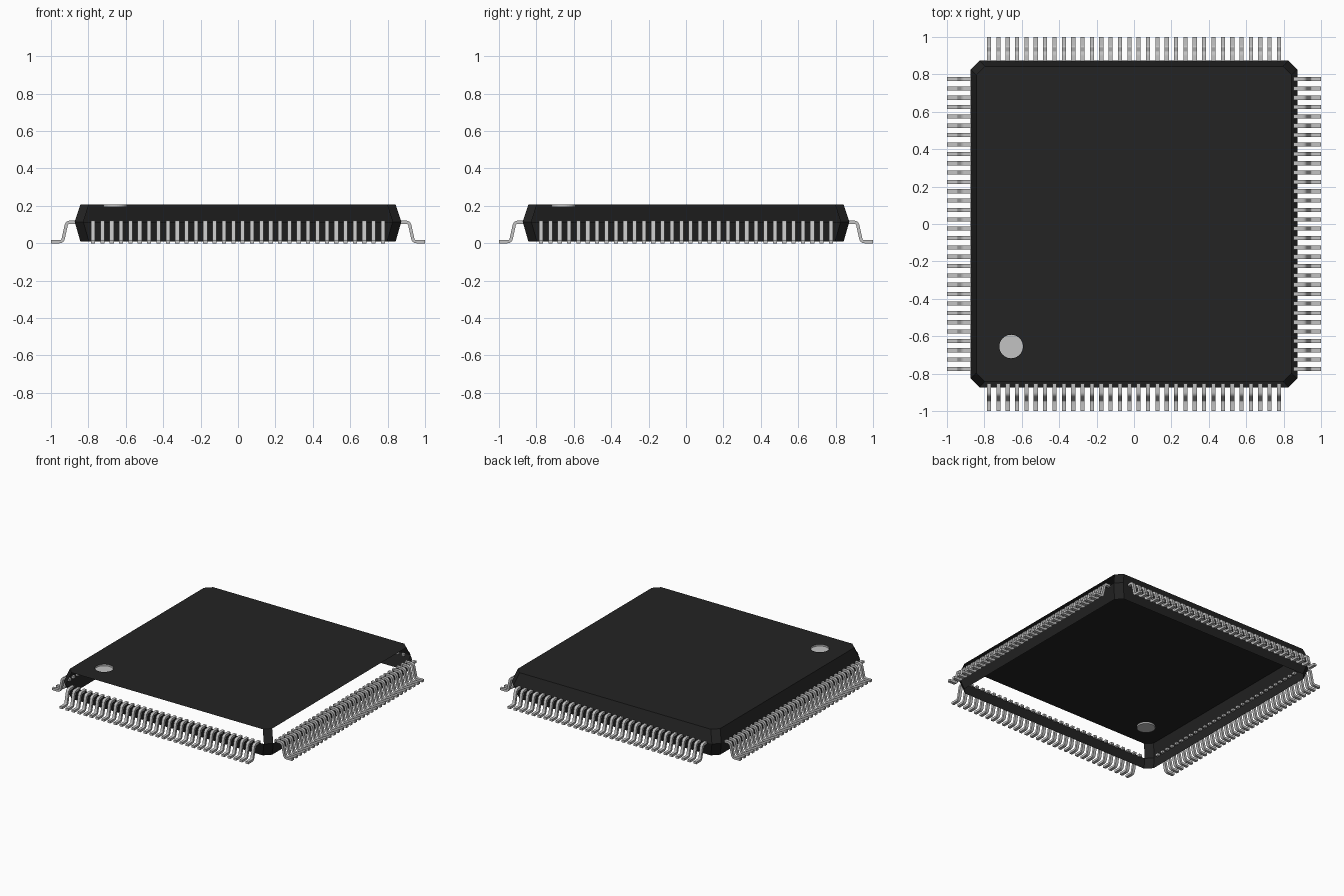
import bpy, bmesh, math
from mathutils import Vector

cube = bpy.data.objects.get("Cube")
if cube:
    bpy.data.objects.remove(cube)


def material(name, rgb, rough):
    m = bpy.data.materials.new(name)
    m.use_nodes = True
    m.diffuse_color = (*rgb, 1)
    b = next(n for n in m.node_tree.nodes if n.type == 'BSDF_PRINCIPLED')
    b.inputs["Base Color"].default_value = (*rgb, 1)
    b.inputs["Roughness"].default_value = rough
    return m


BLACK = material("black_plastic", (0.017, 0.017, 0.017), 0.6)
GREY = material("light_grey_metal", (0.54, 0.54, 0.54), 0.4)


def finish(bm, name, mat):
    me = bpy.data.meshes.new(name)
    bm.to_mesh(me)
    bm.free()
    me.materials.append(mat)
    ob = bpy.data.objects.new(name, me)
    bpy.context.collection.objects.link(ob)
    return ob


# Body dimensions
Z_LOW, Z_MID, Z_TOP = 0.01, 0.115, 0.207
HALF, HALF_MID, CHAMFER = 0.843, 0.873, 0.046
DOT = Vector((-0.657, -0.655, Z_TOP))
DOT_R, DOT_DEPTH, DOT_SIDES = 0.063, 0.012, 40


def octagon(half, z):
    """Chamfered square, counter-clockwise, starting on the front side."""
    a = half - CHAMFER
    pts = [(-a, -half), (a, -half), (half, -a), (half, a),
           (a, half), (-a, half), (-half, a), (-half, -a)]
    return [Vector((x, y, z)) for x, y in pts]


def circle(z):
    return [Vector((DOT.x + DOT_R * math.cos(t), DOT.y + DOT_R * math.sin(t), z))
            for t in (2 * math.pi * i / DOT_SIDES for i in range(DOT_SIDES))]


def wall(name, lower, upper, skip=()):
    """Open band of faces between two loops; sides in skip stay open."""
    bm = bmesh.new()
    lo = [bm.verts.new(p) for p in lower]
    up = [bm.verts.new(p) for p in upper]
    n = len(lo)
    for i in range(n):
        if i not in skip:
            j = (i + 1) % n
            bm.faces.new((lo[i], lo[j], up[j], up[i]))
    return finish(bm, name, BLACK)


# Sloped walls: the upper band is open on the front and the +x side
wall("lower_wall", octagon(HALF, Z_LOW), octagon(HALF_MID, Z_MID))
wall("upper_wall", octagon(HALF_MID, Z_MID), octagon(HALF, Z_TOP), skip=(0, 2))

# Top plate with a round opening for the marker
bm = bmesh.new()
edges = []
for loop in (octagon(HALF, Z_TOP), circle(Z_TOP)):
    vs = [bm.verts.new(p) for p in loop]
    edges += [bm.edges.new((vs[i - 1], vs[i])) for i in range(len(vs))]
bmesh.ops.triangle_fill(bm, use_beauty=True, edges=edges, normal=(0, 0, 1))
bm.normal_update()
bmesh.ops.reverse_faces(bm, faces=[f for f in bm.faces if f.normal.z < 0])
finish(bm, "top_plate", BLACK)

# Shallow marker cup set into the top plate
bm = bmesh.new()
rim = [bm.verts.new(p) for p in circle(Z_TOP)]
base = [bm.verts.new(p) for p in circle(Z_TOP - DOT_DEPTH)]
bm.faces.new(base)
for i in range(DOT_SIDES):
    bm.faces.new((base[i], base[i - 1], rim[i - 1], rim[i]))
finish(bm, "corner_marker", GREY)

# Pin: a strip bent along a rounded S-shaped centre line
PINS, PITCH, WIDTH, THICK = 32, 0.05, 0.022, 0.017
CORNERS = [(0.853, 0.1125), (0.915, 0.1125), (0.938, 0.0085), (1.0, 0.0085)]
BEND, STEPS = 0.017, 5


def rounded_path(corners):
    pts = [Vector(p) for p in corners]
    out = [pts[0]]
    for a, b, c in zip(pts, pts[1:], pts[2:]):
        s = b + (a - b).normalized() * BEND
        e = b + (c - b).normalized() * BEND
        for k in range(STEPS + 1):
            t = k / STEPS
            out.append(s * (1 - t) ** 2 + b * (2 * t * (1 - t)) + e * t * t)
    return out + [pts[-1]]


def build_pin(name):
    path = rounded_path(CORNERS)
    bm = bmesh.new()
    rings = []
    for i, p in enumerate(path):
        d = (path[min(i + 1, len(path) - 1)] - path[max(i - 1, 0)]).normalized()
        n = Vector((-d.y, d.x)) * THICK / 2
        ring = []
        for side, sign in ((-1, -1), (1, -1), (1, 1), (-1, 1)):
            q = p + n * sign
            y = -(PINS - 1) * PITCH / 2 + side * WIDTH / 2
            ring.append(bm.verts.new((q.x, y, q.y)))
        rings.append(ring)
    for r, s in zip(rings, rings[1:]):
        for k in range(4):
            m = (k + 1) % 4
            bm.faces.new((r[k], r[m], s[m], s[k]))
    bm.faces.new(rings[0])
    bm.faces.new(rings[-1])
    bmesh.ops.recalc_face_normals(bm, faces=bm.faces[:])
    return finish(bm, name, GREY)


# One row of pins per side
for k, side in enumerate(("left", "back", "right", "front")):
    row = build_pin(side + "_pins")
    bpy.ops.object.select_all(action='DESELECT')
    row.select_set(True)
    bpy.context.view_layer.objects.active = row
    bpy.ops.object.shade_smooth_by_angle(angle=math.radians(40))
    arr = row.modifiers.new("pin_row", 'ARRAY')
    arr.count = PINS
    arr.use_relative_offset = False
    arr.use_constant_offset = True
    arr.constant_offset_displace = (0, PITCH, 0)
    row.rotation_euler.z = k * math.pi / 2
